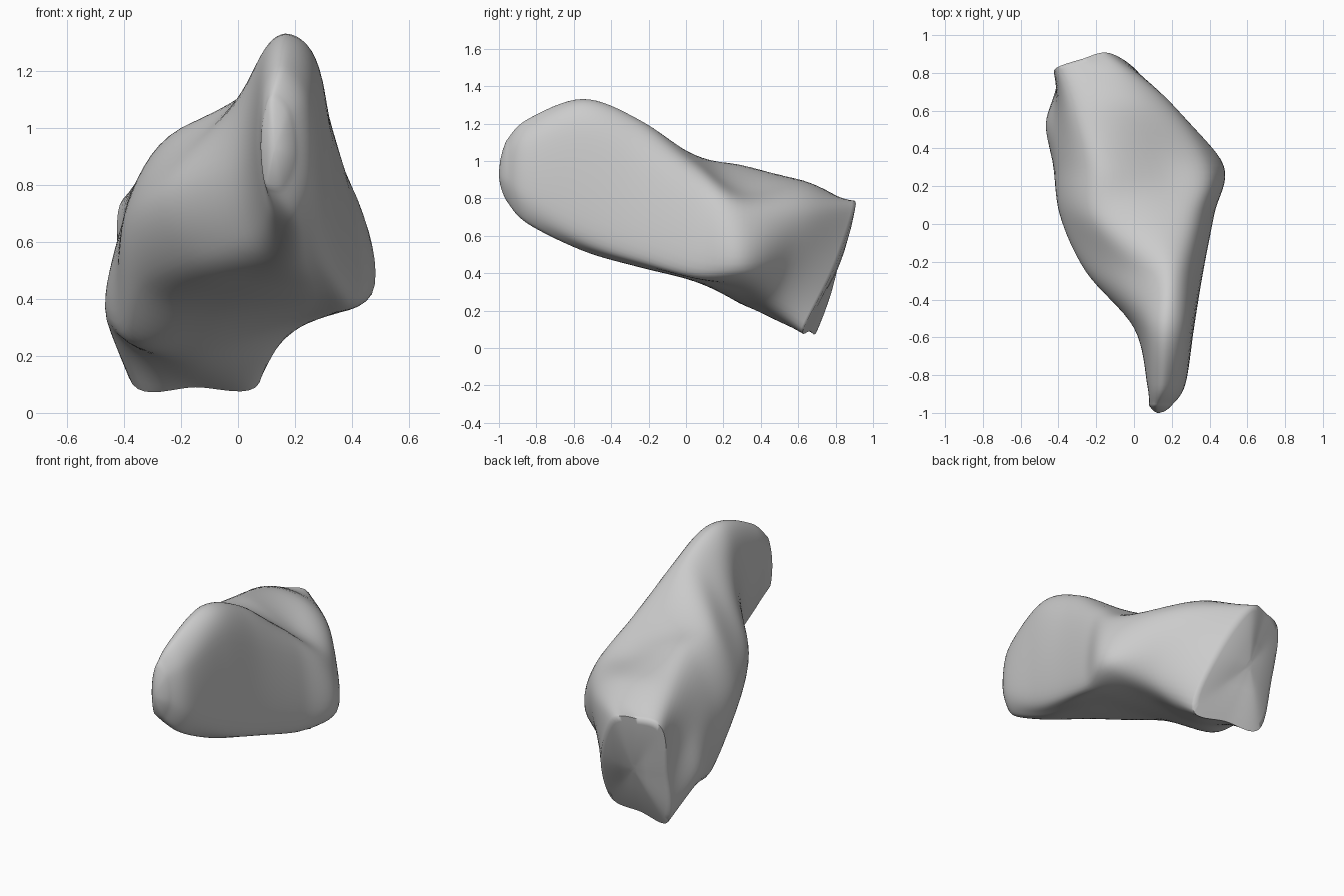
import bpy, bmesh
from mathutils import Vector

if "Cube" in bpy.data.objects:
    bpy.data.objects.remove(bpy.data.objects["Cube"], do_unlink=True)

AROUND, ALONG = 8, 8      # interpolation steps between profile points
sections = []


def back_plane(x, z):
    """y of the slanted, slightly twisted rear face."""
    t = (z - .09) / .67
    return (.635 - .18 * x) * (1 - t) + (.945 + .28 * x) * t


def section(y, tilt, *points):
    """Eight (x, z) points from lower left, counter-clockwise."""
    sections.append([Vector((x, y + tilt * (back_plane(x, z) - .77), z)) for x, z in points])


def spline(a, b, c, d, t):
    """Curve through b and c."""
    return .5 * (2 * b + (c - a) * t + (2 * a - 5 * b + 4 * c - d) * t ** 2
                 + (3 * b - a - 3 * c + d) * t ** 3)


def smooth_loop(points):
    n = len(points)
    return [spline(*(points[(i + k) % n] for k in (-1, 0, 1, 2)), s / AROUND)
            for i in range(n) for s in range(AROUND)]


def smooth_rows(rows):
    last = len(rows) - 1
    result = []
    for i in range(last):
        picks = [rows[min(max(i + k, 0), last)] for k in (-1, 0, 1, 2)]
        for s in range(ALONG):
            result.append([spline(*p, s / ALONG) for p in zip(*picks)])
    return result + [rows[last]]


# Thin rounded blade at the front
section(-.96, 0, (.09, .82), (.11, .79), (.16, .8), (.2, .9), (.18, 1.05), (.12, 1.11), (.09, 1.04), (.08, .93))
section(-.85, 0, (.1, .74), (.15, .68), (.22, .68), (.27, .82), (.25, 1.1), (.16, 1.22), (.09, 1.15), (.07, .95))
section(-.55, 0, (.04, .64), (.12, .54), (.24, .53), (.315, .66), (.29, 1.18), (.18, 1.33), (.07, 1.23), (0, .88))
# Widening body with the side lobe and the groove behind it
section(-.25, 0, (-.17, .54), (.03, .45), (.27, .44), (.365, .54), (.32, 1.04), (.19, 1.22), (-.01, 1.09), (-.25, .79))
section(.05, 0, (-.33, .45), (-.07, .36), (.26, .37), (.42, .43), (.365, .88), (.17, 1.01), (-.2, 1), (-.385, .71))
section(.31, 0, (-.4, .29), (-.15, .23), (.16, .3), (.46, .42), (.4, .73), (.17, .85), (-.2, .97), (-.4, .68))
section(.54, .5, (-.45, .3), (-.17, .15), (.11, .2), (.225, .46), (.18, .73), (-.03, .87), (-.31, .87), (-.42, .6))
# Four-cornered rear end
section(.77, 1, (-.37, .1), (-.15, .09), (.075, .105), (.03, .43), (-.13, .75), (-.28, .78), (-.415, .73), (-.41, .42))

rows = smooth_rows([smooth_loop(s) for s in sections])


def cap(row, push, scales):
    """Rings closing an open end towards its middle."""
    centre = sum(row, Vector()) / len(row)
    return [[centre.lerp(p, k) + Vector((0, push * (1 - k * k), 0)) for p in row] for k in scales]


rows = cap(rows[0], -.04, (.1, .4, .7, .9)) + rows + cap(rows[-1], .04, (.9, .7, .4, .1))

bm = bmesh.new()
rings = [[bm.verts.new(p) for p in row] for row in rows]
n = len(rings[0])
for a, b in zip(rings, rings[1:]):
    for i in range(n):
        j = (i + 1) % n
        bm.faces.new((a[i], a[j], b[j], b[i]))
bm.faces.new(rings[0])
bm.faces.new(rings[-1])
bmesh.ops.recalc_face_normals(bm, faces=bm.faces)
mesh = bpy.data.meshes.new("bone_body")
bm.to_mesh(mesh)
bm.free()
bone = bpy.data.objects.new("bone_body", mesh)
bpy.context.collection.objects.link(bone)

# Plain grey
grey = bpy.data.materials.new("plain_grey")
grey.use_nodes = True
colour = (.6, .6, .6, 1)
grey.diffuse_color = colour
grey.node_tree.nodes["Principled BSDF"].inputs["Base Color"].default_value = colour
mesh.materials.append(grey)

bpy.context.view_layer.objects.active = bone
bone.select_set(True)
bpy.ops.object.shade_smooth_by_angle(angle=1.4)
